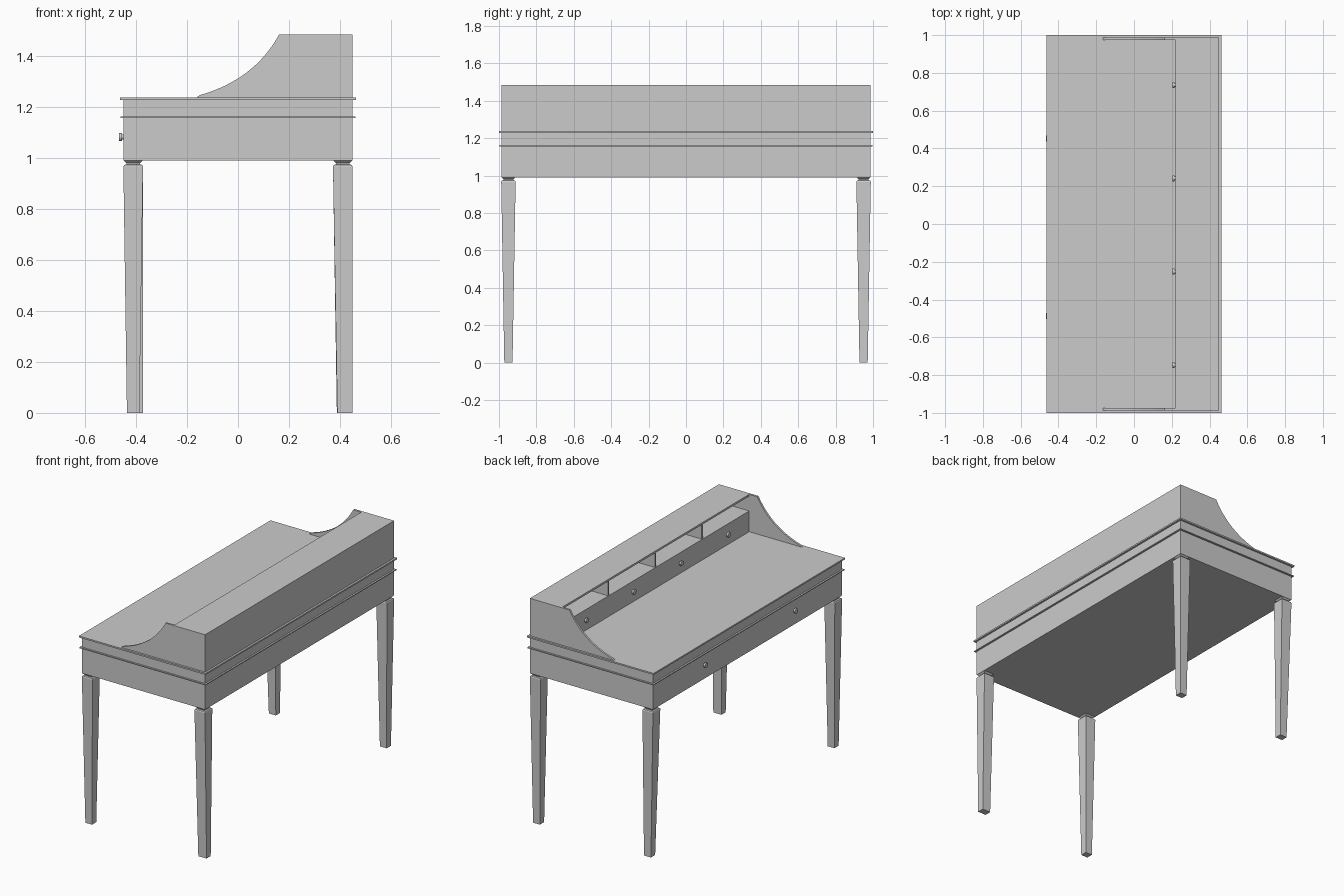
import bpy, bmesh, math
from mathutils import Vector, Matrix

if "Cube" in bpy.data.objects:
    bpy.data.objects.remove(bpy.data.objects["Cube"], do_unlink=True)

GREY = (0.6, 0.6, 0.6, 1)
mat = bpy.data.materials.new("plain_grey")
mat.use_nodes = True
mat.diffuse_color = GREY
bsdf = next(n for n in mat.node_tree.nodes if n.type == "BSDF_PRINCIPLED")
bsdf.inputs["Base Color"].default_value = GREY


def finish(name, bm):
    bmesh.ops.recalc_face_normals(bm, faces=bm.faces)
    mesh = bpy.data.meshes.new(name)
    bm.to_mesh(mesh)
    bm.free()
    mesh.materials.append(mat)
    obj = bpy.data.objects.new(name, mesh)
    bpy.context.scene.collection.objects.link(obj)
    return obj


def box(name, x0, x1, y0, y1, z0, z1):
    bm = bmesh.new()
    size = Matrix.Diagonal((x1 - x0, y1 - y0, z1 - z0, 1))
    centre = Matrix.Translation(((x0 + x1) / 2, (y0 + y1) / 2, (z0 + z1) / 2))
    bmesh.ops.create_cube(bm, size=1, matrix=centre @ size)
    return finish(name, bm)


def loft(name, sections):
    """Join rectangular sections (x0, x1, y0, y1, z) into a closed solid."""
    bm = bmesh.new()
    rings = [[bm.verts.new(p) for p in
              ((x0, y0, z), (x1, y0, z), (x1, y1, z), (x0, y1, z))]
             for x0, x1, y0, y1, z in sections]
    for a, b in zip(rings, rings[1:]):
        for i in range(4):
            j = (i + 1) % 4
            bm.faces.new((a[i], a[j], b[j], b[i]))
    bm.faces.new(rings[0])
    bm.faces.new(rings[-1])
    return finish(name, bm)


def knob(name, x, y, z, radius, length):
    """Round pull standing off a face that looks toward -x."""
    bm = bmesh.new()
    stem = length * 0.35
    for r, start, depth in ((radius * 0.6, 0, stem), (radius, stem, length - stem)):
        place = Matrix.Translation((x - start - depth / 2, y, z))
        bmesh.ops.create_cone(bm, cap_ends=True, segments=16, radius1=r, radius2=r,
                              depth=depth, matrix=place @ Matrix.Rotation(math.pi / 2, 4, "Y"))
    obj = finish(name, bm)
    bpy.ops.object.select_all(action="DESELECT")
    obj.select_set(True)
    bpy.context.view_layer.objects.active = obj
    bpy.ops.object.shade_smooth_by_angle()


HX, HY = 0.45, 0.987     # half size of the case
TOP = 1.238              # writing surface
ROOF = 1.485
PANEL = 0.013
FRONT = 0.22             # front of the small drawers

# Case, its bead and the overhanging writing top
box("case", -HX, HX, -HY, HY, 0.99, 1.23)
box("case_bead", -0.461, 0.461, -0.998, 0.998, 1.157, 1.163)
box("writing_top", -0.463, 0.463, -1, 1, 1.228, TOP)

# Tapered legs with a narrow neck; feet give the x range at the floor
feet = {(-1, -1): (-0.436, -0.387), (-1, 1): (-0.424, -0.373),
        (1, -1): (0.39, 0.45), (1, 1): (0.388, 0.438)}
for (sx, sy), (fx0, fx1) in feet.items():
    cx, cy, h = sx * 0.4115, sy * 0.9495, 0.0385

    def square(r, z):
        return (cx - r, cx + r, cy - r, cy + r, z)

    name = ("right" if sx < 0 else "left") + ("_front" if sy < 0 else "_back") + "_leg"
    loft(name, [(fx0, fx1, cy - 0.022, cy + 0.022, 0), square(h, 0.967),
                square(h - 0.003, 0.973), square(0.027, 0.976),
                square(0.027, 0.981), square(h - 0.002, 0.99)])

# Curved end panels of the upper case
p0, p1, p2 = Vector((-0.151, 1.247)), Vector((0.065, 1.308)), Vector((0.161, ROOF))
curve = [p0 * (1 - t) ** 2 + p1 * 2 * t * (1 - t) + p2 * t * t
         for t in (i / 12 for i in range(13))]
outline = [Vector((HX, TOP)), Vector((-0.163, TOP))] + curve + [Vector((HX, ROOF))]
for side, y in (("front", -HY), ("back", HY - PANEL)):
    bm = bmesh.new()
    face = bm.faces.new([bm.verts.new((p.x, y, p.y)) for p in outline])
    grown = bmesh.ops.extrude_face_region(bm, geom=[face])["geom"]
    bmesh.ops.translate(bm, vec=(0, PANEL, 0),
                        verts=[v for v in grown if isinstance(v, bmesh.types.BMVert)])
    finish(side + "_end_panel", bm)

# Upper case: roof, closed rear, drawer block and pigeonhole dividers
inner = HY - PANEL
box("upper_roof", FRONT, HX, -inner, inner, ROOF - PANEL, ROOF)
box("upper_rear", HX - PANEL, HX, -inner, inner, TOP, ROOF - PANEL)
box("small_drawers", FRONT, HX - PANEL, -inner, inner, TOP, 1.375)
for i in (-1, 0, 1):
    y = i * 0.49
    box(f"divider_{i + 2}", FRONT + 0.004, HX - PANEL, y - 0.006, y + 0.006,
        1.375, ROOF - PANEL)

# Pulls on the small drawers and on the two wide drawers
for i in range(4):
    knob(f"small_pull_{i + 1}", FRONT, -0.746 + i * 0.494, 1.307, 0.016, 0.016)
for i in range(2):
    knob(f"wide_pull_{i + 1}", -HX, -0.488 + i * 0.94, 1.083, 0.016, 0.017)
